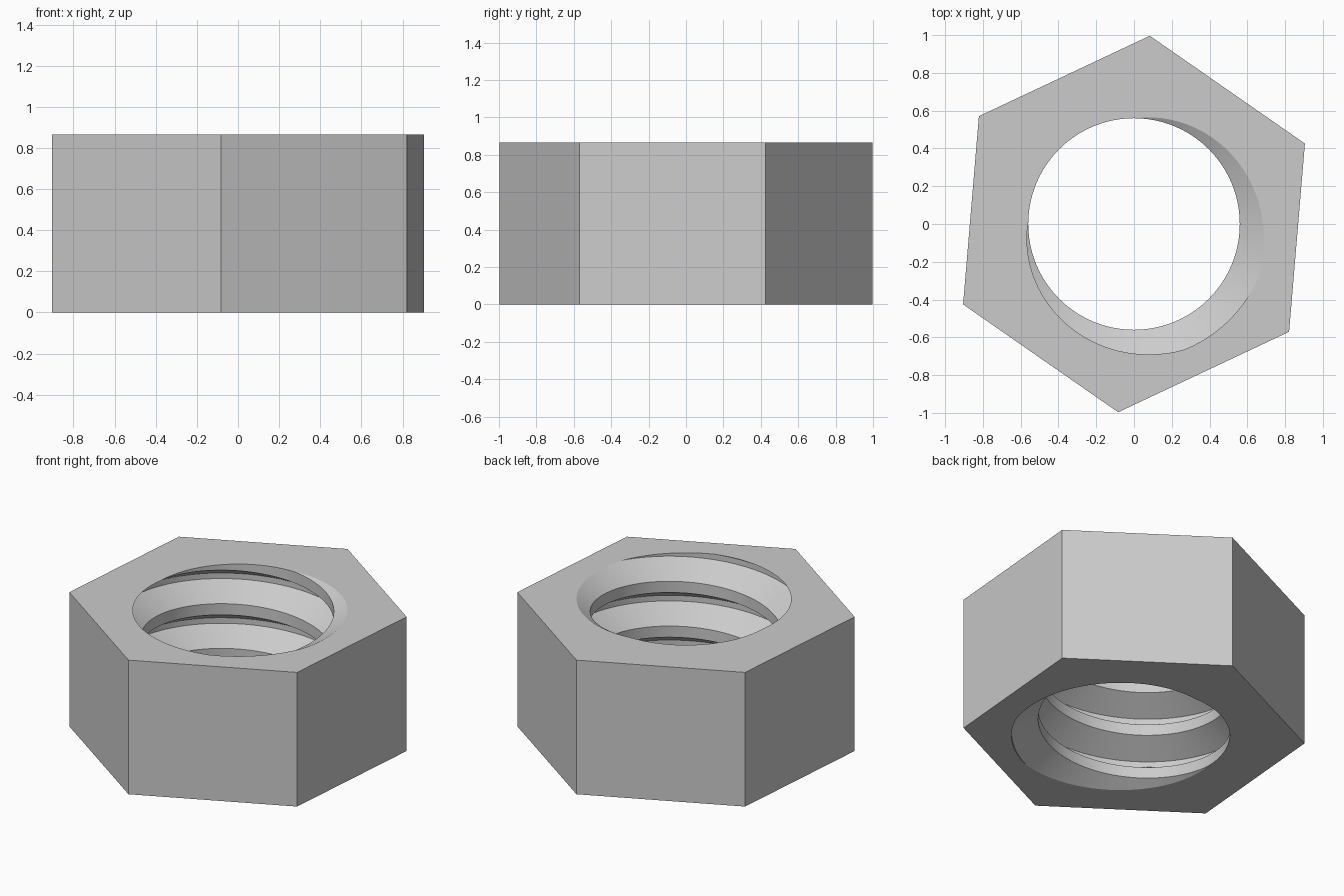
import bpy, bmesh, math

cube = bpy.data.objects.get("Cube")
if cube:
    bpy.data.objects.remove(cube, do_unlink=True)

HEIGHT = 0.865
PITCH = HEIGHT / 3
R_CREST, R_ROOT = 0.56, 0.716
STEPS = 96                       # segments per turn
THREAD_START = math.radians(89)  # angle where a crest meets the top face
HEX_TURN = math.radians(25.2)

# One turn of thread profile: (radius, height in pitches)
PROFILE = [(R_CREST, -0.25), (R_CREST, 0), (R_ROOT, 0.3125), (R_ROOT, 0.4375)]

steel = bpy.data.materials.new("steel grey")
steel.use_nodes = True
GREY = (0.6, 0.6, 0.6, 1)
steel.diffuse_color = GREY
steel.node_tree.nodes["Principled BSDF"].inputs["Base Color"].default_value = GREY

bm = bmesh.new()

# Right-handed helical thread, longer than the nut at both ends
rows = []
for i in range(-6 * STEPS, 3 * STEPS):
    a = 2 * math.pi * i / STEPS
    lift = HEIGHT + PITCH * (a - THREAD_START) / (2 * math.pi)
    rows.append([bm.verts.new((r * math.cos(a), r * math.sin(a), lift + h * PITCH))
                 for r, h in PROFILE])
for i in range(len(rows) - STEPS - 1):
    # each turn shares its last edge with the next turn
    here = rows[i] + [rows[i + STEPS][0]]
    after = rows[i + 1] + [rows[i + 1 + STEPS][0]]
    for k in range(len(PROFILE)):
        bm.faces.new((here[k], here[k + 1], after[k + 1], after[k]))

# Trim the thread flush with the bottom and top planes
for z, direction in ((0, -1), (HEIGHT, 1)):
    bmesh.ops.bisect_plane(bm, geom=bm.verts[:] + bm.edges[:] + bm.faces[:], dist=1e-6,
                           plane_co=(0, 0, z), plane_no=(0, 0, direction),
                           clear_outer=True)
bmesh.ops.delete(bm, geom=[v for v in bm.verts if not v.link_faces], context='VERTS')

# Hexagonal outline, with end faces filled around the bore
rings = []
for z in (0, HEIGHT):
    bore = [e for e in bm.edges if e.is_boundary
            and all(abs(v.co.z - z) < 1e-4 for v in e.verts)]
    ring = [bm.verts.new((math.cos(HEX_TURN + k * math.pi / 3),
                          math.sin(HEX_TURN + k * math.pi / 3), z)) for k in range(6)]
    outline = [bm.edges.new((ring[k], ring[(k + 1) % 6])) for k in range(6)]
    bmesh.ops.triangle_fill(bm, edges=bore + outline, use_beauty=True, normal=(0, 0, 1))
    rings.append(ring)

# Six wrench flats
low, high = rings
for k in range(6):
    n = (k + 1) % 6
    bm.faces.new((low[k], low[n], high[n], high[k]))

bmesh.ops.recalc_face_normals(bm, faces=bm.faces[:])
mesh = bpy.data.meshes.new("hex_nut")
bm.to_mesh(mesh)
bm.free()
mesh.materials.append(steel)

nut = bpy.data.objects.new("hex_nut", mesh)
bpy.context.collection.objects.link(nut)
bpy.ops.object.select_all(action='DESELECT')
nut.select_set(True)
bpy.context.view_layer.objects.active = nut
bpy.ops.object.shade_smooth_by_angle(angle=math.radians(20))
